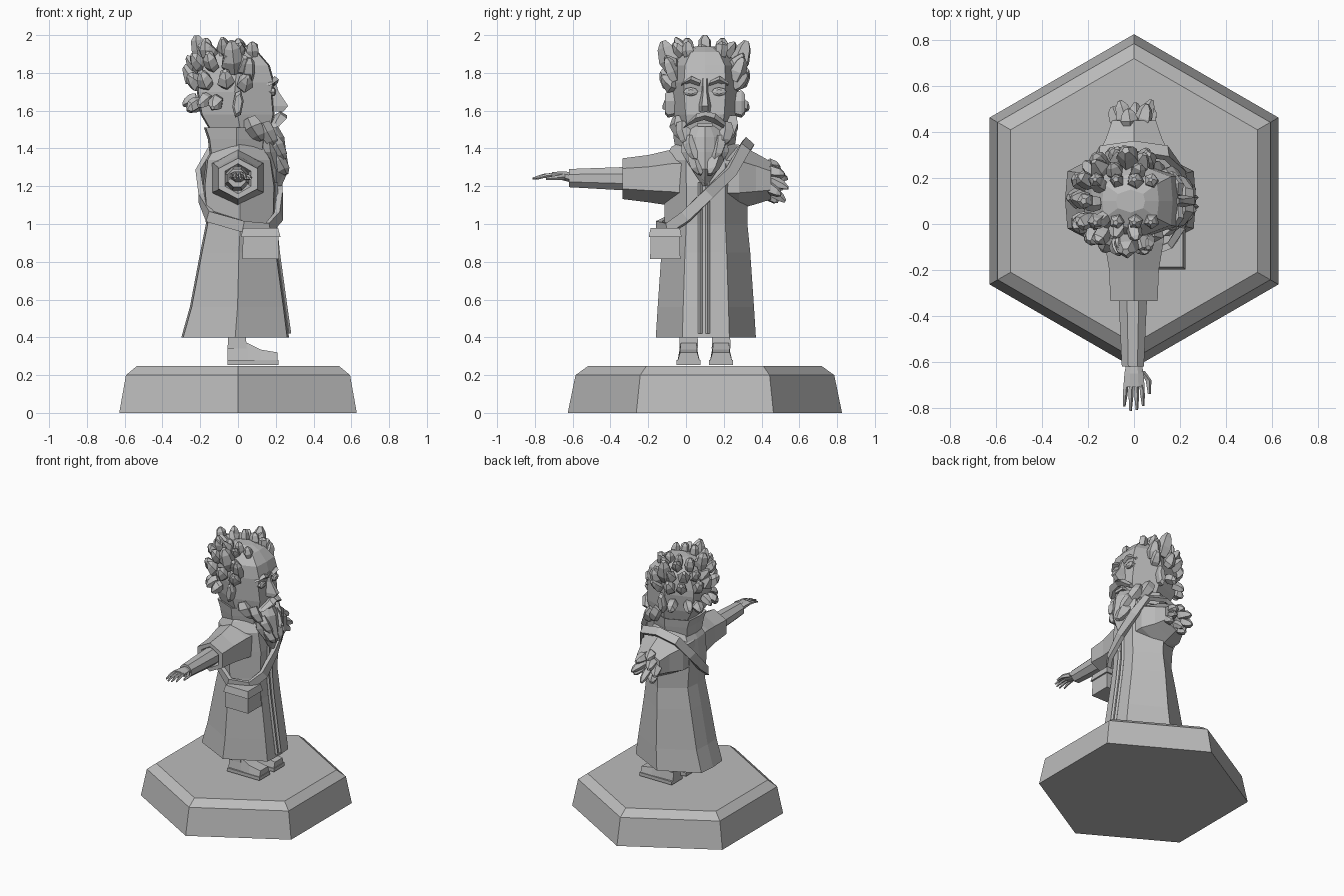
import bpy, bmesh, math, random
from mathutils import Vector as V

random.seed(4)
if "Cube" in bpy.data.objects:
    bpy.data.objects.remove(bpy.data.objects["Cube"])

stone = bpy.data.materials.new("grey stone")
stone.use_nodes = True
GREY = (0.5, 0.5, 0.5, 1)
stone.diffuse_color = GREY
stone.node_tree.nodes["Principled BSDF"].inputs["Base Color"].default_value = GREY
MID = 0.1  # centre line of the figure in y


def build(name, tubes, loop=False):
    """Skin each list of equal rings into a flat-faced solid; join them in one object."""
    bm = bmesh.new()
    for rings in tubes:
        rows = [[bm.verts.new(p) for p in r] for r in rings]
        n = len(rows[0])
        pairs = list(zip(rows, rows[1:])) + ([(rows[-1], rows[0])] if loop else [])
        for a, b in pairs:
            for i in range(n):
                j = (i + 1) % n
                bm.faces.new((a[i], a[j], b[j], b[i]))
        if not loop:
            bm.faces.new(rows[0])
            bm.faces.new(rows[-1])
    bmesh.ops.recalc_face_normals(bm, faces=bm.faces)
    me = bpy.data.meshes.new(name)
    bm.to_mesh(me)
    bm.free()
    me.materials.append(stone)
    ob = bpy.data.objects.new(name, me)
    bpy.context.collection.objects.link(ob)
    return ob


def ring(c, u, v, n=6, phase=0.0):
    c, u, v = V(c), V(u), V(v)
    angles = [2 * math.pi * (i + phase) / n for i in range(n)]
    return [c + u * math.cos(a) + v * math.sin(a) for a in angles]


def section(z, x0, x1, hy, k=0.47, bulge=0.01, y=MID):
    """Eight-sided horizontal slice with a flat front and back and pointed sides."""
    xm = (x0 + x1) / 2
    half = [(x1 + bulge, 0), (x1, k * hy), (xm, hy), (x0, k * hy), (x0 - bulge, 0)]
    pts = half + [(x, -d) for x, d in half[3:0:-1]]
    return [V((x, y + d, z)) for x, d in pts]


def box(c, s, taper=1.0):
    """Box of full size s whose top is scaled by taper."""
    x, y, z = c
    return [[V((x + i * s[0] / 2 * t, y + j * s[1] / 2 * t, z + k * s[2] / 2))
             for i, j in ((1, 1), (-1, 1), (-1, -1), (1, -1))]
            for k, t in ((-1, 1), (1, taper))]


def clump(c, d, length, r, bend=(0, 0, 0.3)):
    """Chunky bent lock, tapering towards its tip."""
    d = V(d).normalized()
    u = d.orthogonal().normalized()
    w = d.cross(u)
    turn = random.random()
    rows = []
    for t, k in ((0, 0.75), (0.4, 1), (0.8, 0.75), (1, 0.3)):
        p = V(c) + d * length * t + V(bend) * length * t * t
        k *= r * random.uniform(0.85, 1.15)
        rows.append(ring(p, u * k, w * k, 5, turn))
    return rows


def both(make):
    return [make(s) for s in (-1, 1)]


def spline(points):
    """Diamond-section bar through (point, half width y, half height z, depth x)."""
    return [ring(p, (0, wy, wz), (d, 0, 0), 4) for p, wy, wz, d in points]


# Plinth
build("plinth", [[ring((0, MID, z), (0, r, 0), (r, 0, 0))
                  for z, r in ((0, 0.726), (0.2, 0.685), (0.247, 0.62))]])

# Feet: ankle, sole and sloping shoe
shoes = []
for s in (-1, 1):
    y = MID + s * 0.086
    shoes.append(box((-0.005, y, 0.41), (0.1, 0.1, 0.14), 0.9))
    shoes.append(box((0.08, y, 0.267), (0.27, 0.128, 0.025)))
    shoes.append([[V((x, y - w, 0.27)), V((x, y + w, 0.27)),
                   V((x, y + w * 0.75, z)), V((x, y - w * 0.75, z))]
                  for x, z, w in ((-0.055, 0.36, 0.05), (0.05, 0.37, 0.055),
                                  (0.12, 0.335, 0.06), (0.21, 0.32, 0.06))])
build("shoes", shoes)

# Robe with hollow hem
robe = [(0.47, -0.24, 0.21, 0.22), (0.40, -0.29, 0.26, 0.265), (0.56, -0.245, 0.24, 0.255),
        (0.85, -0.19, 0.2, 0.235), (1.0, -0.16, 0.185, 0.22), (1.2, -0.175, 0.19, 0.22),
        (1.34, -0.16, 0.17, 0.225), (1.41, -0.12, 0.13, 0.18), (1.45, -0.08, 0.09, 0.1)]
build("robe", [[section(z, a, b, h, y=0.105) for z, a, b, h in robe]])
trims = []
for y in (0.075, 0.115):
    trims.append([ring((x, y, z), (0.012, 0, 0), (0, 0.012, 0), 4)
                  for z, x in ((0.42, 0.27), (0.56, 0.25), (0.85, 0.21), (1.0, 0.195), (1.22, 0.2))])
build("robe_front_trim", trims)

# Upright collar
collar = [(1.37, 0.14, 0.15), (1.45, 0.15, 0.165), (1.51, 0.17, 0.17), (1.5, 0.14, 0.145), (1.37, 0.11, 0.12)]
build("collar", [[section(z, -r, r * 0.9, h, 0.6) for z, r, h in collar]], loop=True)


# Arms
def arm(name, steps):
    build(name, [[ring((0, y, z), (0, 0, r), (r * sx, 0, 0), 6) for y, z, r, sx in steps]])


arm("right_sleeve", [(0.06, 1.24, 0.17, 1), (-0.08, 1.245, 0.148, 1), (-0.2, 1.24, 0.125, 1),
                     (-0.335, 1.24, 0.108, 1.1), (-0.335, 1.24, 0.08, 1), (-0.3, 1.24, 0.06, 1)])
build("right_forearm", [[ring((-0.005, y, z), (r, 0, 0), (0, 0, r), 8, 0.5)
                         for y, z, r in ((-0.25, 1.24, 0.07), (-0.34, 1.24, 0.066), (-0.62, 1.243, 0.052))]])
arm("left_sleeve", [(0.14, 1.25, 0.18, 1.1), (0.28, 1.25, 0.17, 1.15), (0.37, 1.24, 0.135, 1.05),
                    (0.45, 1.23, 0.1, 1.1)])

# Hand: palm, four fingers and thumb
hand = [[ring((0, y, z), (w, 0, 0), (0, 0, h), 8, 0.5)
         for y, z, w, h in ((-0.6, 1.245, 0.035, 0.03), (-0.65, 1.255, 0.045, 0.026),
                            (-0.71, 1.26, 0.05, 0.016))]]
for i in range(4):
    x = -0.036 + 0.023 * i
    reach = 0.12 - 0.018 * abs(i - 1.4)
    hand.append([ring((x * (1 + 0.2 * t), -0.7 - reach * t, 1.26 - 0.02 * t * t), (r, 0, 0), (0, 0, r), 5)
                 for t, r in ((0, 0.012), (0.5, 0.011), (1, 0.006))])
hand.append([ring((x, y, z), (r, 0, 0), (0, 0, r), 5)
             for x, y, z, r in ((0.03, -0.64, 1.25, 0.018), (0.062, -0.68, 1.245, 0.014),
                                (0.066, -0.74, 1.24, 0.007))])
build("right_hand", hand)

# Rough lumps at the end of the left sleeve
lumps = []
for i in range(8):
    a = i * 2.4
    q = 0.03 + 0.007 * i
    c = (q * math.cos(a), 0.42, 1.235 + q * math.sin(a))
    lumps.append(clump(c, (0.4 * math.cos(a), 1, 0.3 * math.sin(a) - 0.1), 0.13 - 0.008 * i, 0.036, (0, 0, -0.25)))
build("left_sleeve_lumps", lumps)

# Shoulder strap running round the body
path = [(0.0, 0.33, 1.43), (0.14, 0.31, 1.4), (0.2, 0.24, 1.28), (0.22, 0.12, 1.16), (0.215, 0.0, 1.04),
        (0.16, -0.09, 0.975), (0.03, -0.145, 0.985), (-0.15, -0.03, 1.04), (-0.195, 0.1, 1.14),
        (-0.2, 0.22, 1.27), (-0.14, 0.31, 1.39)]
path = [V(p) for p in path]
strap = []
for i, p in enumerate(path):
    along = (path[(i + 1) % len(path)] - path[i - 1]).normalized()
    out = p - V((0, MID, p.z - (0.25 if p.z > 1.35 else 0)))
    out = (out - along * out.dot(along)).normalized()
    wide = along.cross(out) * 0.03
    strap.append([p + wide + out * 0.015, p - wide + out * 0.015, p - wide - out * 0.015, p + wide - out * 0.015])
build("shoulder_strap", [strap], loop=True)

# Satchel with flap
build("satchel", [box((0.12, -0.11, 0.885), (0.195, 0.16, 0.14), 0.95),
                  box((0.12, -0.11, 0.955), (0.21, 0.175, 0.05), 0.88)])

# Head
head = [(1.36, -0.11, 0.1, 0.1), (1.46, -0.12, 0.16, 0.14), (1.58, -0.19, 0.185, 0.165),
        (1.7, -0.21, 0.175, 0.178), (1.75, -0.21, 0.185, 0.178), (1.84, -0.18, 0.16, 0.17),
        (1.91, -0.13, 0.1, 0.12), (1.94, -0.07, 0.04, 0.05)]
build("head", [[section(z, a, b, h, 0.62, 0.008) for z, a, b, h in head]])
build("ears", both(lambda s: [ring((0.0, MID + s * d, 1.635), (0.03 * k, 0, 0.015), (0, 0, 0.075 * k), 6)
                              for d, k in ((0.14, 0.8), (0.195, 1), (0.212, 0.7))]))

# Face
build("nose", [[[V((0.17, MID - w, z)), V((0.17, MID + w, z)), V((x, MID + w * 0.45, z)), V((x, MID - w * 0.45, z))]
                for z, x, w in ((1.77, 0.195, 0.022), (1.7, 0.215, 0.02), (1.625, 0.265, 0.036),
                                (1.595, 0.24, 0.036))]])
build("eyes", both(lambda s: [ring((x, MID + s * 0.075, 1.7), (0, 0.04 * k, 0), (0, 0, 0.024 * k), 8)
                              for x, k in ((0.15, 1), (0.192, 0.95), (0.2, 0.5))]))
build("eyebrows", both(lambda s: spline([((0.19, MID + s * 0.025, 1.745), 0.005, 0.014, 0.02),
                                         ((0.195, MID + s * 0.075, 1.765), 0.005, 0.018, 0.022),
                                         ((0.165, MID + s * 0.125, 1.74), 0.004, 0.008, 0.015)])))
build("moustache", both(lambda s: spline([((0.225, MID - s * 0.005, 1.575), 0.004, 0.022, 0.035),
                                          ((0.225, MID + s * 0.05, 1.56), 0.008, 0.025, 0.035),
                                          ((0.195, MID + s * 0.105, 1.52), 0.008, 0.012, 0.025)])))
build("lower_lip", [box((0.19, MID, 1.525), (0.06, 0.08, 0.02))])

# Beard: faceted goatee and jaw locks
goatee = [(1.52, 0.13, 0.19, 0.07), (1.46, 0.1, 0.225, 0.12), (1.38, 0.11, 0.235, 0.125),
          (1.29, 0.15, 0.25, 0.07), (1.2, 0.19, 0.21, 0.01)]
beard = [[section(z, a, b, h, 0.4, 0.02) for z, a, b, h in goatee]]
for s in (-1, 1):
    for x, d, z, r in ((0.06, 0.135, 1.56, 0.052), (0.13, 0.11, 1.53, 0.05), (0.18, 0.075, 1.46, 0.042),
                       (0.19, 0.05, 1.38, 0.045)):
        beard.append(clump((x, MID + s * d, z), (0.45, s * 0.15, -1), 0.13, r, (0.1, -s * 0.3, 0)))
build("beard", beard)

# Hair: curly crown open at the face and along the top
hair = []
for z, rad, size, count in ((1.66, 0.185, 0.04, 7), (1.75, 0.19, 0.044, 9), (1.83, 0.17, 0.043, 9), (1.9, 0.115, 0.036, 7)):
    spread = 1.9 if z > 1.7 else 1.25
    for i in range(count):
        a = math.pi + spread * (2 * i / (count - 1) - 1) + random.uniform(-0.08, 0.08)
        d = V((math.cos(a), math.sin(a), random.uniform(0.2, 0.7) if z > 1.7 else -0.2))
        c = (-0.035 + rad * d.x, MID + rad * 0.9 * d.y, z + random.uniform(-0.02, 0.01))
        hair.append(clump(c, d, 0.075, size, (0, 0, 0.45 if z > 1.7 else -0.3)))
for s in (-1, 1):
    # tall side tufts and smaller locks beside the bald strip
    hair.append(clump((-0.02, MID + s * 0.165, 1.8), (-0.1, s * 0.35, 1), 0.17, 0.05, (0, 0, 0.05)))
    hair.append(clump((0.05, MID + s * 0.155, 1.76), (0.1, s * 0.4, 1), 0.13, 0.043, (0, 0, 0)))
    for x in (-0.16, -0.07, 0.01, 0.08):
        hair.append(clump((x, MID + s * 0.085, 1.885), (-0.1, s * 0.1, 1), 0.1 - 0.25 * max(x, 0), 0.037, (0, 0, 0)))
hair.append(clump((-0.2, MID, 1.87), (-0.15, 0, 1), 0.13, 0.042, (0, 0, 0)))
build("hair", hair)
